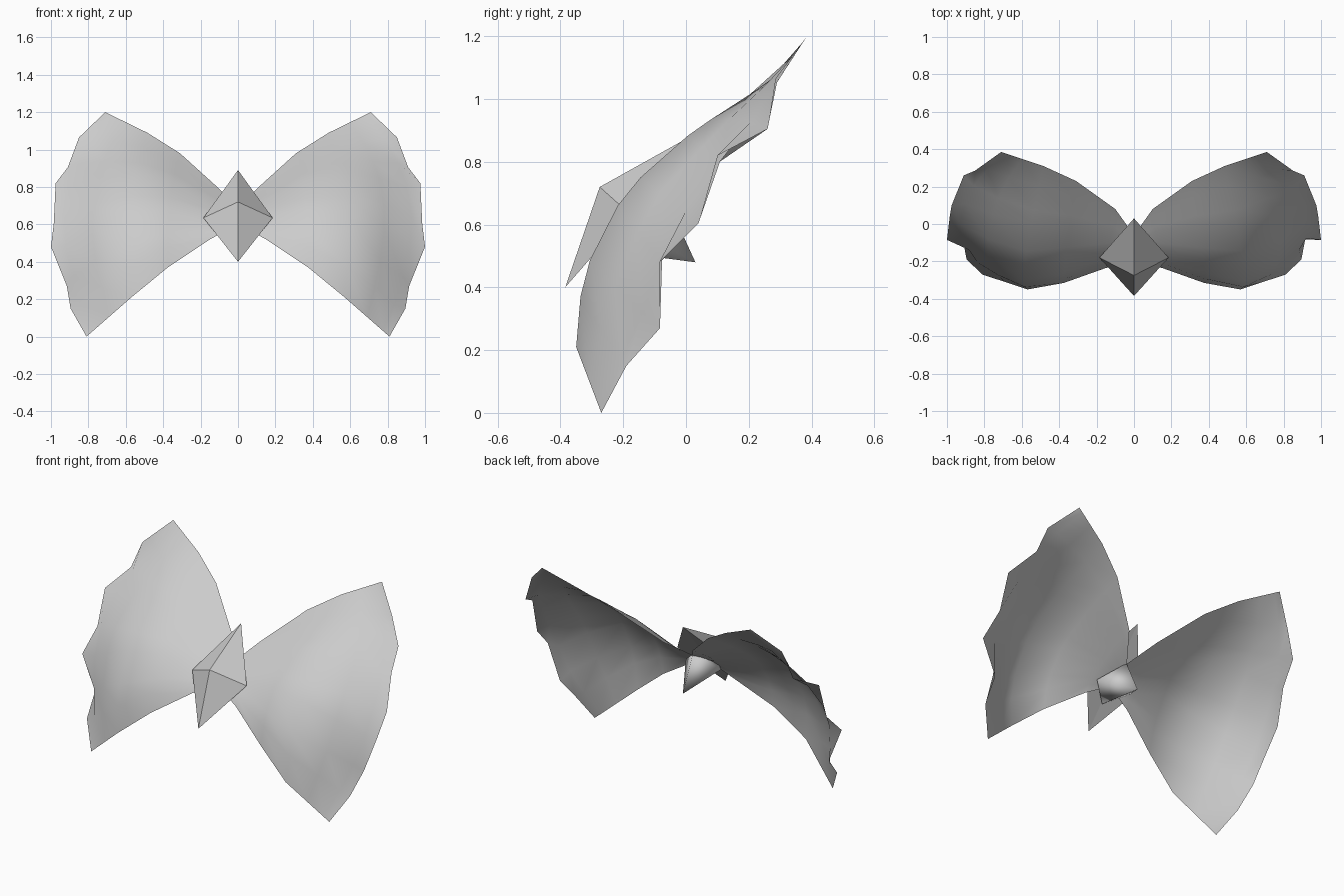
import bpy, bmesh, math
from mathutils import Vector

if "Cube" in bpy.data.objects:
    bpy.data.objects.remove(bpy.data.objects["Cube"])

# One plain grey for the whole bow
GREY = (0.6, 0.6, 0.6, 1)
grey = bpy.data.materials.new("light_grey")
grey.use_nodes = True
grey.diffuse_color = GREY
grey.node_tree.nodes["Principled BSDF"].inputs["Base Color"].default_value = GREY


def make_object(name, verts, faces, smooth=False, closed=False):
    mesh = bpy.data.meshes.new(name)
    mesh.from_pydata(verts, [], faces)
    if closed:
        bm = bmesh.new()
        bm.from_mesh(mesh)
        bmesh.ops.recalc_face_normals(bm, faces=bm.faces)
        bm.to_mesh(mesh)
        bm.free()
    mesh.materials.append(grey)
    for p in mesh.polygons:
        p.use_smooth = smooth
    obj = bpy.data.objects.new(name, mesh)
    bpy.context.collection.objects.link(obj)
    return obj


# Ruffled outer edge of a loop, from upper tip to lower tip
OUTER = [Vector(p) for p in (
    (0.71, 0.385, 1.2), (0.85, 0.285, 1.065), (0.91, 0.26, 0.905),
    (0.975, 0.10, 0.82), (0.985, 0.04, 0.605), (1.0, -0.085, 0.48),
    (0.915, -0.083, 0.27), (0.895, -0.19, 0.15), (0.81, -0.27, 0.0))]

# Ribs of a loop: upper edge, lower edge, forward bulge, sideways bulge
RIBS = [
    ((0.0, -0.06, 0.68), (0.0, -0.2, 0.6), 0.0, 0.0),
    ((0.1, 0.08, 0.79), (0.15, -0.235, 0.52), 0.03, 0.0),
    ((0.31, 0.23, 0.98), (0.375, -0.315, 0.37), 0.11, 0.02),
    ((0.485, 0.31, 1.09), (0.57, -0.35, 0.21), 0.165, 0.05),
]
FORWARD = Vector((0, -0.8, 0.6))


def swell(t):
    # Bulge profile along a rib, fullest a little below the middle
    s = t ** 1.25
    return 4 * s * (1 - s)


def loop_columns():
    ts = [min(1.0, max(0.0, 1 - p.z / 1.2)) for p in OUTER]
    cols = []
    for top, bottom, bulge, side in RIBS:
        a, b = Vector(top), Vector(bottom)
        cols.append([a.lerp(b, t) + swell(t) * (FORWARD * bulge + Vector((side, 0, 0)))
                     for t in ts])
    # Edge with its ruffles evened out, so only the rim itself is wavy
    even = [OUTER[0]] + [(p + r) / 4 + q / 2 for p, q, r in
                         zip(OUTER, OUTER[1:], OUTER[2:])] + [OUTER[-1]]
    full = cols[-1]
    for f, bulge in ((0.5, 0.025), (0.86, 0.0)):
        cols.append([p.lerp(q, f) + swell(t) * FORWARD * bulge
                     for p, q, t in zip(full, even, ts)])
    cols.append(OUTER)
    return cols


def make_loop(name, sign):
    cols = loop_columns()
    n = len(OUTER)
    verts = [(sign * p.x, p.y, p.z) for col in cols for p in col]
    faces = []
    for c in range(len(cols) - 1):
        for r in range(n - 1):
            f = (c * n + r, c * n + r + 1, (c + 1) * n + r + 1, (c + 1) * n + r)
            faces.append(f if sign > 0 else f[::-1])
    return make_object(name, verts, faces, smooth=True)


make_loop("left_loop", 1)
make_loop("right_loop", -1)

# Faceted diamond on the front of the knot
rim = [(0, 0.03, 0.89), (0.185, -0.18, 0.635), (0, -0.385, 0.4), (-0.185, -0.18, 0.635)]
ring = [(i, (i + 1) % 4) for i in range(4)]
make_object("front_knot", rim + [(0, -0.275, 0.72)],
            [(i, j, 4) for i, j in ring] + [(0, 1, 2), (0, 2, 3)], closed=True)

# Soft pointed knot behind the loops
base = [(0, -0.064, 0.685), (0.12, -0.17, 0.585), (0, -0.27, 0.52), (-0.12, -0.17, 0.585)]
make_object("back_knot", base + [(0, 0.03, 0.48), (0, -0.24, 0.68)],
            [(i, j, k) for i, j in ring for k in (4, 5)], smooth=True, closed=True)
